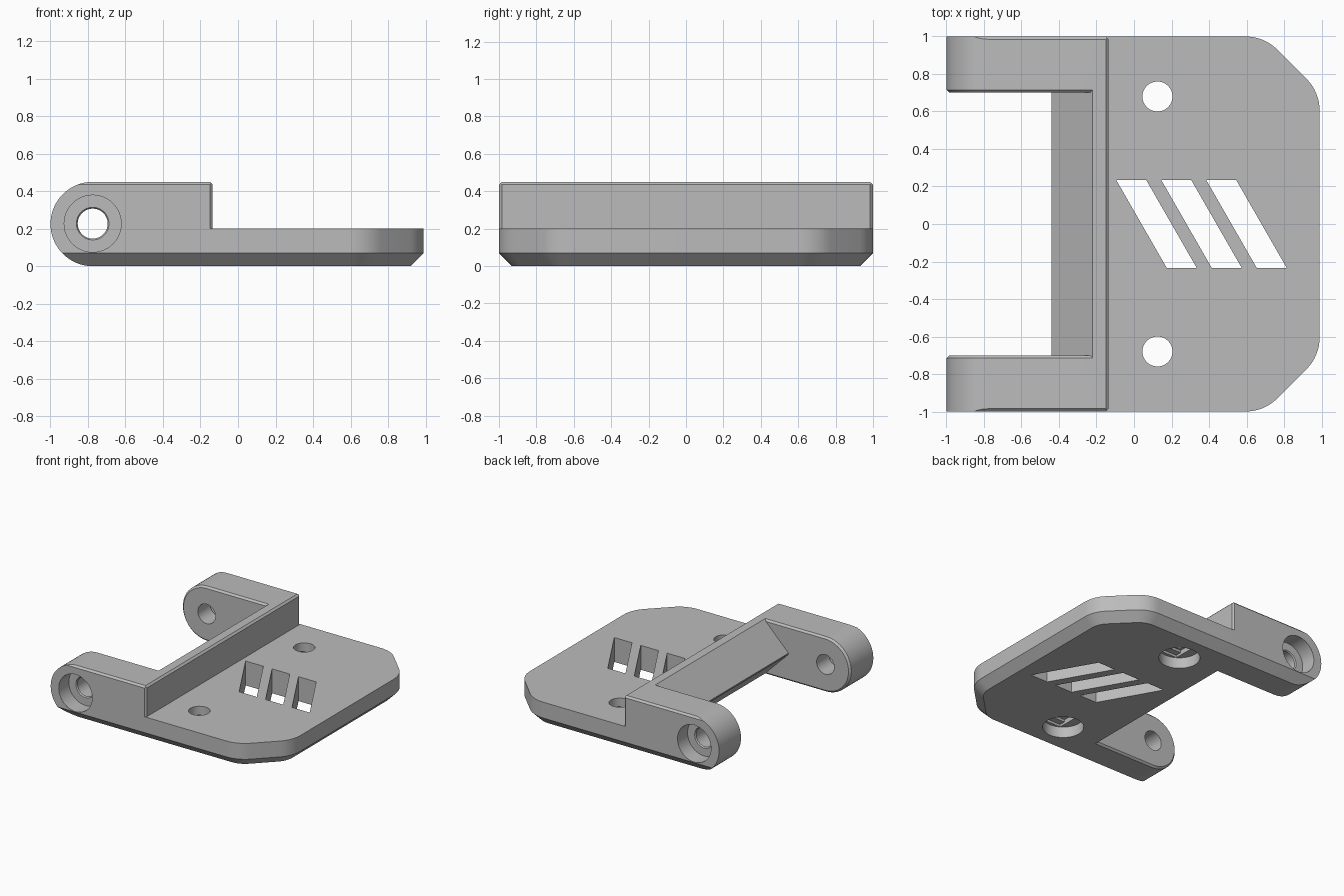
import bpy, bmesh, math

if "Cube" in bpy.data.objects:
    bpy.data.objects.remove(bpy.data.objects["Cube"])

grey = bpy.data.materials.new("light_grey")
grey.diffuse_color = (0.5, 0.5, 0.5, 1)
grey.use_nodes = True
grey.node_tree.nodes["Principled BSDF"].inputs["Base Color"].default_value = grey.diffuse_color


def loft(name, rings):
    """Closed solid through rings of equal point count."""
    bm = bmesh.new()
    vs = [[bm.verts.new(p) for p in ring] for ring in rings]
    n = len(vs[0])
    for a, b in zip(vs, vs[1:]):
        for i in range(n):
            j = (i + 1) % n
            bm.faces.new((a[i], a[j], b[j], b[i]))
    bm.faces.new(vs[0])
    bm.faces.new(vs[-1])
    bmesh.ops.recalc_face_normals(bm, faces=bm.faces)
    mesh = bpy.data.meshes.new(name)
    bm.to_mesh(mesh)
    bm.free()
    ob = bpy.data.objects.new(name, mesh)
    mesh.materials.append(grey)
    bpy.context.collection.objects.link(ob)
    return ob


def arc(cx, cy, r, a0, a1, n):
    return [(cx + r * math.cos(math.radians(a0 + (a1 - a0) * i / n)),
             cy + r * math.sin(math.radians(a0 + (a1 - a0) * i / n))) for i in range(n + 1)]


def along_y(pts, y):
    return [(x, y, z) for x, z in pts]


def along_z(pts, z):
    return [(x, y, z) for x, y in pts]


def circle(cx, cy, r, n=48):
    return arc(cx, cy, r, 0, 360, n)[:-1]


def combine(target, tool, operation):
    """Apply a boolean and remove the tool."""
    mod = target.modifiers.new("combine", 'BOOLEAN')
    mod.operation = operation
    mod.solver = 'EXACT'
    mod.object = tool
    bpy.context.view_layer.objects.active = target
    bpy.ops.object.modifier_apply(modifier=mod.name)
    bpy.data.objects.remove(tool, do_unlink=True)


# Side profile: rounded hinge end, raised block, thin plate
def side_profile(d):
    w = -0.135 - d
    return arc(-0.775, 0.225, 0.225 - d, 90, 270, 32) + [
        (1.1, d), (1.1, 0.2 - d), (w, 0.2 - d), (w, 0.435 - d), (w - 0.015, 0.45 - d)]


# Plan outline: 45 degree corners with rounded transitions
def plan(inset):
    right = arc(0.75, 0.605, 0.24 - inset, 0, 45, 8) + arc(0.595, 0.76, 0.24 - inset, 45, 90, 8)
    left = [(-1.2, 1 - inset)]
    half = right + left
    return half + [(x, -y) for x, y in reversed(half)]


# Centre: wall with a pointed 45 degree back, and the plate
section = [(-0.22, 0.45), (-0.44, 0.23), (-0.44, 0.22), (-0.22, 0), (1.1, 0),
           (1.1, 0.2), (-0.135, 0.2), (-0.135, 0.435), (-0.15, 0.45)]
body = loft("hinge_plate", [along_y(section, -0.74), along_y(section, 0.74)])

# Hinge arms with a small bevel on the inner rim
for s in (-1, 1):
    arm = loft("arm", [along_y(side_profile(0.015), s * 0.7),
                       along_y(side_profile(0), s * 0.715),
                       along_y(side_profile(0), s * 1.05)])
    combine(body, arm, 'UNION')

# Trim to the outline, with a wide lower and a narrow upper bevel
trim = loft("trim", [along_z(plan(i), z) for i, z in
                     ((0.09, -0.02), (0, 0.07), (0, 0.435), (0.035, 0.47))])
combine(body, trim, 'INTERSECT')

for s in (-1, 1):
    # Bevel on the upright corners of the wall
    corner = [(-0.16, s * 1.01), (-0.125, s * 0.975), (-0.1, s * 1.05)]
    combine(body, loft("corner", [along_z(corner, 0.2), along_z(corner, 0.5)]), 'DIFFERENCE')

    # Pin hole with a counterbore on the outer face
    pin = [(0.08, 0.6), (0.08, 0.86), (0.087, 0.87), (0.152, 0.87), (0.152, 1.1)]
    combine(body, loft("pin", [along_y(circle(-0.775, 0.227, r), s * y) for r, y in pin]),
            'DIFFERENCE')

    # Screw hole with a counterbore below
    screw = [(0.155, -0.1), (0.155, 0.09), (0.08, 0.09), (0.08, 0.3)]
    combine(body, loft("screw", [along_z(circle(0.125, s * 0.68, r), z) for r, z in screw]),
            'DIFFERENCE')

    # Stepped relief at the top of the counterbore
    for hx, hy, top in ((0.08, 0.13, 0.11), (0.08, 0.08, 0.13)):
        box = [(0.125 + a * hx, s * 0.68 + b * hy) for a, b in ((-1, -1), (1, -1), (1, 1), (-1, 1))]
        combine(body, loft("relief", [along_z(box, 0.05), along_z(box, top)]), 'DIFFERENCE')

# Row of equal slanted vent slots
for cx in (0.12, 0.36, 0.60):
    h, lean = 0.235, 0.135
    slot = [(cx - lean - 0.08, h), (cx - lean + 0.08, h),
            (cx + lean + 0.08, -h), (cx + lean - 0.08, -h)]
    combine(body, loft("vent", [along_z(slot, -0.1), along_z(slot, 0.3)]), 'DIFFERENCE')

# Smooth the round parts, keep edges sharp
bpy.ops.object.select_all(action='DESELECT')
body.select_set(True)
bpy.context.view_layer.objects.active = body
bpy.ops.object.shade_smooth_by_angle(angle=math.radians(25))
